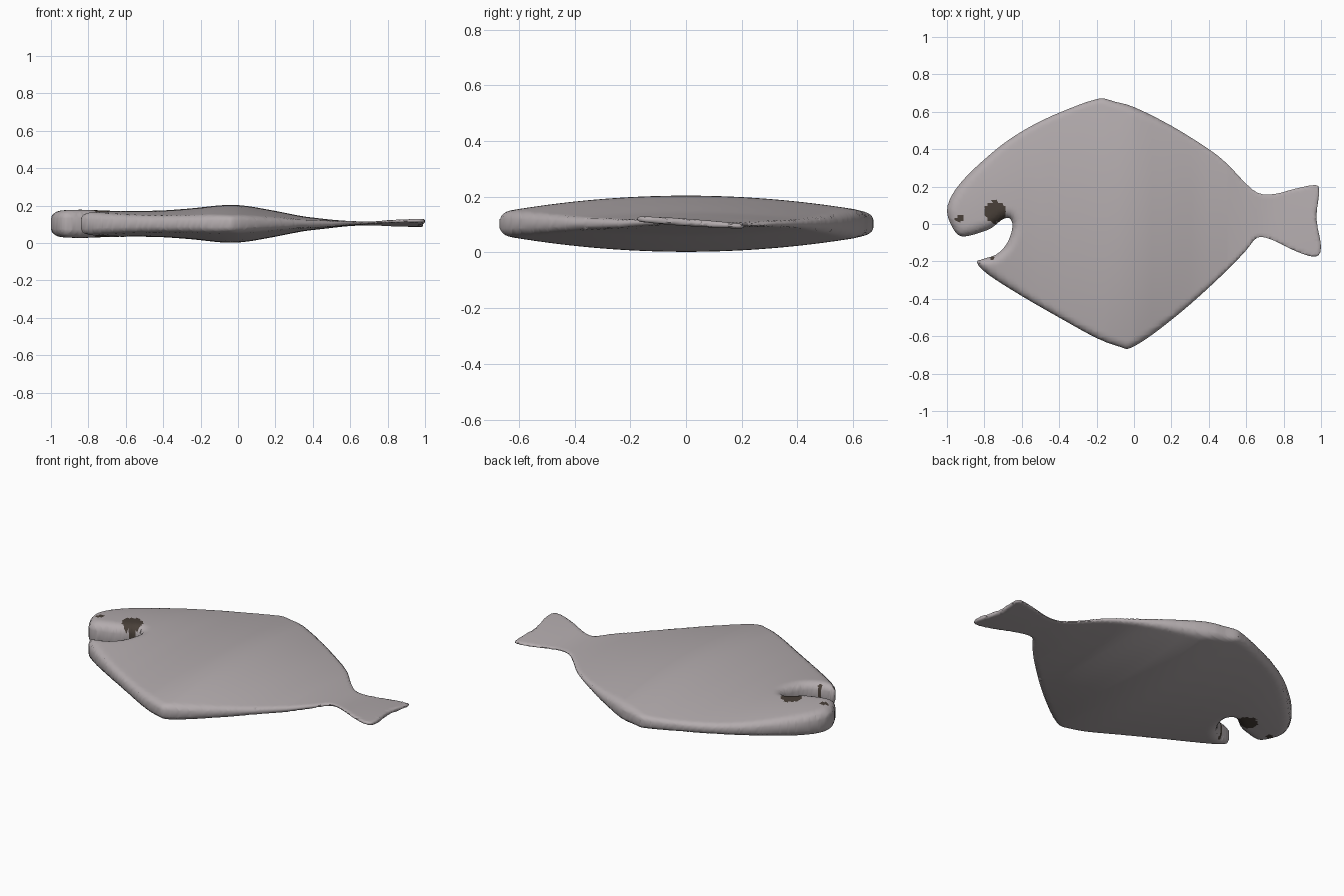
import bpy, bmesh, math
from mathutils import Vector

if "Cube" in bpy.data.objects:
    bpy.data.objects.remove(bpy.data.objects["Cube"])

MID = 0.103

# outline seen from above, clockwise from the snout
OUT = [(-1, .07), (-.97, .16), (-.9, .25), (-.8, .345), (-.67, .45), (-.5, .55), (-.3, .635),
       (-.2, .667), (-.16, .671), (-.1, .653), (0, .625), (.2, .525), (.4, .40), (.5, .32),
       (.58, .235), (.66, .167), (.75, .16), (.86, .188), (.97, .208), (.99, .17), (.975, .03),
       (1, -.12), (.97, -.175), (.86, -.143), (.74, -.085), (.66, -.072), (.6, -.14),
       (.5, -.245), (.3, -.43), (.1, -.59), (-.02, -.663), (-.07, -.658), (-.2, -.61), (-.4, -.5),
       (-.6, -.385), (-.78, -.27), (-.84, -.205), (-.8, -.185), (-.74, -.165), (-.69, -.12),
       (-.66, -.06), (-.65, 0), (-.67, .033), (-.71, .02), (-.76, -.02), (-.82, -.045),
       (-.92, -.067), (-.97, -.02)]


def interp(table, x):
    """Smooth-ish interpolation through a (x, value) table."""
    if x <= table[0][0]:
        return table[0][1]
    for (a, va), (b, vb) in zip(table, table[1:]):
        if x <= b:
            return va + (vb - va) * (x - a) / (b - a)
    return table[-1][1]


def catmull(points, steps):
    out, n = [], len(points)
    for i in range(n):
        p0, p1, p2, p3 = (Vector(points[(i + k) % n]) for k in (-1, 0, 1, 2))
        for s in range(steps):
            t = s / steps
            out.append(.5 * (2 * p1 + (p2 - p0) * t + (2 * p0 - 5 * p1 + 4 * p2 - p3) * t * t
                             + (3 * p1 - p0 - 3 * p2 + p3) * t ** 3))
    return out


RIM = catmull(OUT, 3)
THICK = [(-1, .07), (-.85, .076), (-.7, .072), (-.55, .068), (-.4, .071), (-.25, .082), (-.1, .099),
         (-.03, .102), (.05, .096), (.2, .069), (.35, .039), (.5, .022), (.6, .012), (.7, .005),
         (.85, .010), (1, .014)]
WIDTH = [(-1, .35), (-.8, .42), (-.5, .55), (-.15, .68), (0, .67), (.3, .46), (.6, .25), (1, .25)]


def rim_distance(p):
    best = 9
    for a, b in zip(RIM, RIM[1:] + RIM[:1]):
        ab = b - a
        t = max(0, min(1, (p - a).dot(ab) / max(ab.length_squared, 1e-12)))
        best = min(best, (p - a - ab * t).length_squared)
    return math.sqrt(best)


def half_thickness(co):
    h = sum(interp(THICK, co.x + d) for d in (-.03, 0, .03)) / 3
    h *= 1 - .6 * min(1, abs(co.y) / interp(WIDTH, co.x)) ** 2
    k = min(1, rim_distance(co.xy) / max(.8 * h, .01))
    return h * (.4 + .6 * math.sqrt(1 - (1 - k) ** 2))


def mid_height(co):
    # tail fin is slightly twisted
    t = max(0, min(1, (co.x - .5) / .3))
    return MID + t * (.005 - .07 * co.y)


def material(name, rgb):
    m = bpy.data.materials.new(name)
    m.diffuse_color = (*rgb, 1)
    m.use_nodes = True
    m.node_tree.nodes["Principled BSDF"].inputs["Base Color"].default_value = m.diffuse_color
    return m


# flat sheet cut into a fine grid
bm = bmesh.new()
bm.faces.new([bm.verts.new((p.x, p.y, 0)) for p in RIM])
bmesh.ops.inset_region(bm, faces=bm.faces[:], thickness=.009, use_even_offset=True, use_boundary=True)
bmesh.ops.triangulate(bm, faces=[f for f in bm.faces if len(f.verts) > 4])
STEP = .016
for axis, limit in ((Vector((1, 0, 0)), 1), (Vector((0, 1, 0)), .68)):
    n = int(limit / STEP)
    for i in range(-n, n + 1):
        bmesh.ops.bisect_plane(bm, geom=bm.verts[:] + bm.edges[:] + bm.faces[:], dist=1e-5,
                               plane_co=axis * (i * STEP + .0007), plane_no=axis)
bmesh.ops.remove_doubles(bm, verts=bm.verts[:], dist=.0015)
bm.verts.index_update()

# swell the sheet into upper and lower skins joined at the rim
verts, faces, n = [], [], len(bm.verts)
heights = [(v.co.copy(), half_thickness(v.co), mid_height(v.co)) for v in bm.verts]
for sign in (1, -1):
    verts += [(c.x, c.y, m + sign * h) for c, h, m in heights]
for f in bm.faces:
    ids = [v.index for v in f.verts]
    if f.normal.z < 0:
        ids.reverse()
    faces += [ids, [i + n for i in reversed(ids)]]
for e in bm.edges:
    if e.is_boundary:
        a, b = (v.index for v in e.verts)
        faces.append((a, b, b + n, a + n))
bm.free()
mesh = bpy.data.meshes.new("flat_fish_body")
mesh.from_pydata(verts, [], faces)
bm = bmesh.new()
bm.from_mesh(mesh)
bmesh.ops.recalc_face_normals(bm, faces=bm.faces[:])

# dark patches: gill by the mouth, eye, jaw spot, on both sides
SPOTS = [(-.742, .065, .058), (-.93, .03, .022), (-.76, -.178, .013)]
for f in bm.faces:
    c = f.calc_center_median()
    f.material_index = int(any(math.hypot(c.x - x, c.y - y) < r for x, y, r in SPOTS))
bm.to_mesh(mesh)
bm.free()
mesh.materials.append(material("pale_grey", (.45, .41, .42)))
mesh.materials.append(material("dark_brown", (.065, .05, .04)))
body = bpy.data.objects.new("flat_fish_body", mesh)
bpy.context.collection.objects.link(body)
bpy.context.view_layer.objects.active = body
body.select_set(True)
bpy.ops.object.shade_smooth_by_angle(angle=math.radians(60))
